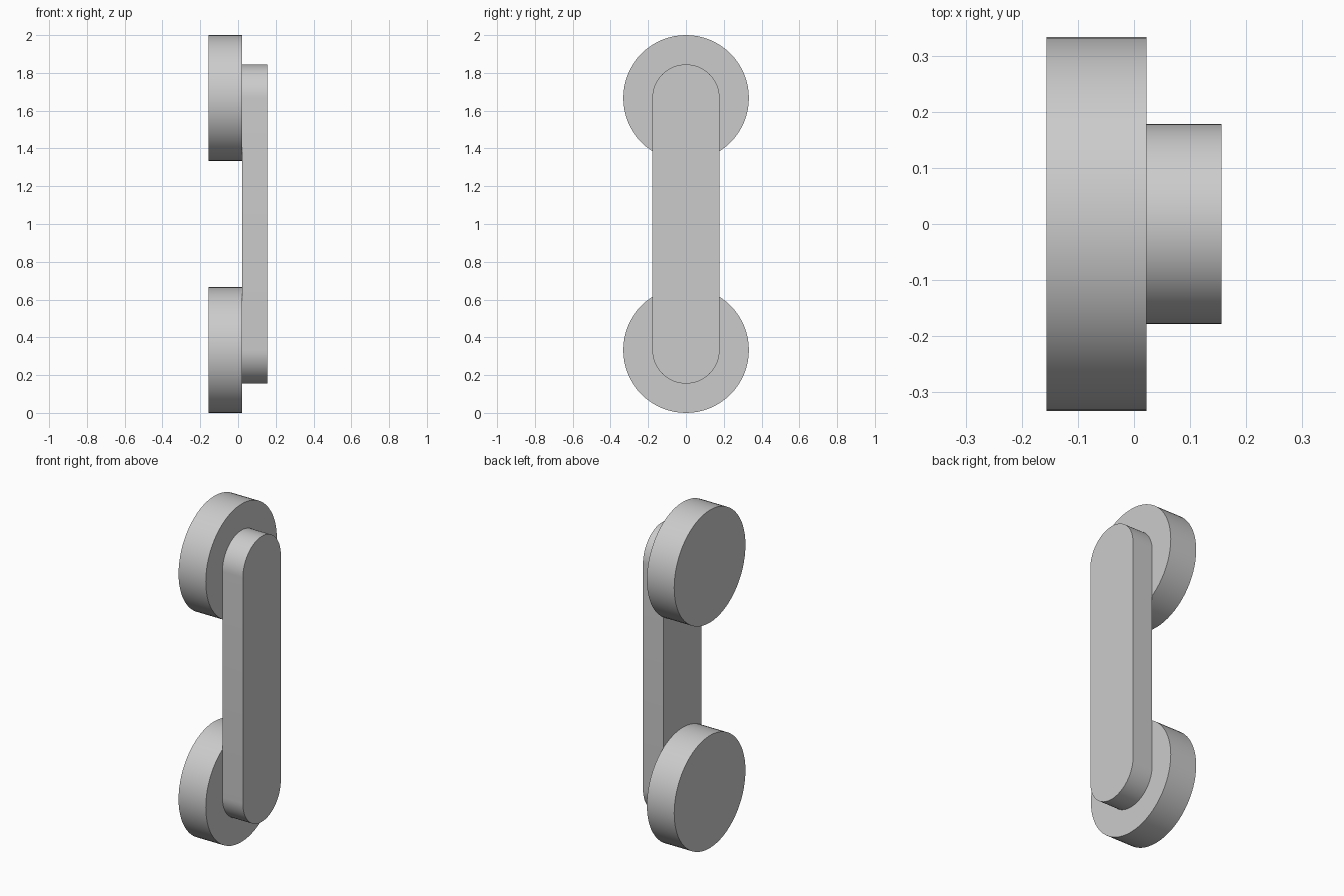
import bpy
import bmesh
from math import pi, sin, cos, radians

cube = bpy.data.objects.get("Cube")
if cube:
    bpy.data.objects.remove(cube, do_unlink=True)

GREY = (0.6, 0.6, 0.6, 1.0)
grey = bpy.data.materials.new("plain grey")
grey.use_nodes = True
grey.diffuse_color = GREY
grey.node_tree.nodes["Principled BSDF"].inputs["Base Color"].default_value = GREY

LOW, HIGH = 0.333, 1.667    # heights of the two disc centres
BACK, MID, FACE = -0.156, 0.022, 0.156


def arc(radius, z, start, end, steps):
    """Points (y, z) along a circular arc."""
    angles = [start + (end - start) * i / steps for i in range(steps + 1)]
    return [(radius * cos(a), z + radius * sin(a)) for a in angles]


def slab(name, outline, x0, x1):
    """Extrude a side outline from x0 to x1."""
    bm = bmesh.new()
    base = bm.faces.new([bm.verts.new((x0, y, z)) for y, z in outline])
    top = bmesh.ops.extrude_face_region(bm, geom=[base], use_keep_orig=True)
    moved = [v for v in top["geom"] if isinstance(v, bmesh.types.BMVert)]
    bmesh.ops.translate(bm, verts=moved, vec=(x1 - x0, 0, 0))
    bmesh.ops.recalc_face_normals(bm, faces=bm.faces)
    mesh = bpy.data.meshes.new(name)
    bm.to_mesh(mesh)
    bm.free()
    mesh.materials.append(grey)
    obj = bpy.data.objects.new(name, mesh)
    bpy.context.collection.objects.link(obj)
    bpy.ops.object.select_all(action="DESELECT")
    obj.select_set(True)
    bpy.context.view_layer.objects.active = obj
    bpy.ops.object.shade_smooth_by_angle(angle=radians(30))
    return obj


# Round end discs
for name, z in (("lower_disc", LOW), ("upper_disc", HIGH)):
    slab(name, arc(0.333, z, 0, 2 * pi, 64)[:-1], BACK, MID)

# Round-ended bar joining the discs
bar = arc(0.178, HIGH, 0, pi, 32) + arc(0.178, LOW, pi, 2 * pi, 32)
slab("connecting_bar", bar, MID, FACE)
